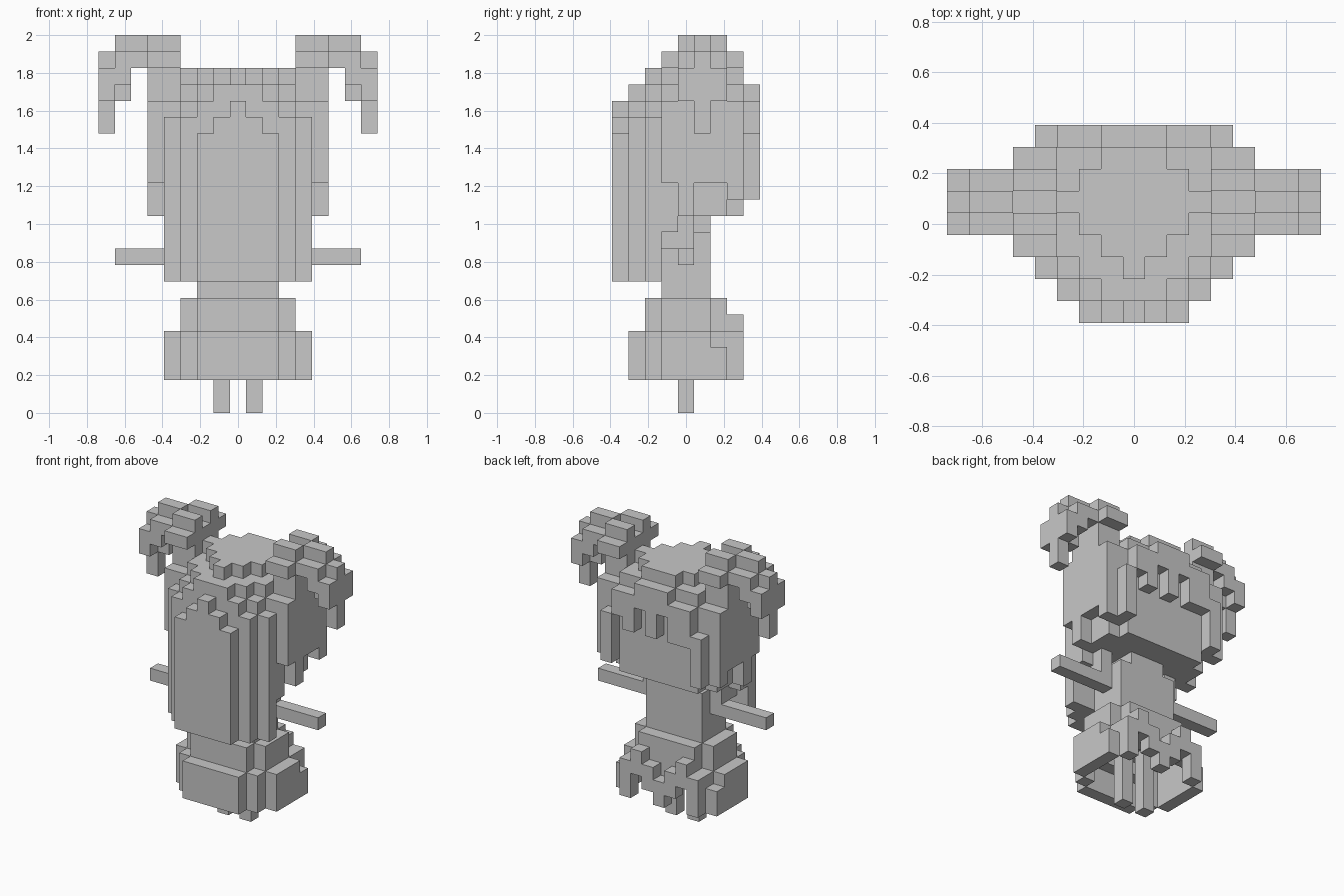
import bpy, bmesh
from mathutils import Vector

cube = bpy.data.objects.get("Cube")
if cube:
    bpy.data.objects.remove(cube, do_unlink=True)

U = 2 / 23  # size of one block
SHADE = (0.58, 0.58, 0.58, 1)

grey = bpy.data.materials.new("plain_grey")
grey.use_nodes = True
grey.diffuse_color = SHADE
grey.node_tree.nodes["Principled BSDF"].inputs["Base Color"].default_value = SHADE

parts = {}
taken = set()


def fill(part, xs, ys, zs, mirror=False):
    """Fill inclusive ranges of grid cells; mirror repeats them across x."""
    cells = parts.setdefault(part, set())
    for x in range(xs[0], xs[1] + 1):
        for y in range(ys[0], ys[1] + 1):
            for z in range(zs[0], zs[1] + 1):
                for c in {(x, y, z), (-x if mirror else x, y, z)}:
                    if c not in taken:
                        taken.add(c)
                        cells.add(c)


def wide(part, half, ys, zs):
    fill(part, (-half, half), ys, zs)


# Legs reach up inside the hollow skirt; body and arms
fill("legs", (1, 1), (0, 0), (0, 4), True)
wide("torso", 2, (-1, 1), (7, 10))
wide("neck", 1, (-1, 1), (11, 11))
fill("arms", (3, 7), (0, 0), (9, 9), True)

# Skirt: hollow lower wall under a stepped upper tier
wide("skirt_lower", 2, (-3, -3), (2, 4))
fill("skirt_lower", (3, 3), (-2, -2), (2, 4), True)
fill("skirt_lower", (4, 4), (-1, 1), (2, 4), True)
fill("skirt_lower", (4, 4), (2, 2), (2, 3), True)
wide("skirt_upper", 3, (-1, 1), (5, 6))
wide("skirt_upper", 2, (-2, 2), (5, 6))
wide("skirt_upper", 2, (-2, -2), (4, 4))

# Ragged ruffles across the open side of the skirt
fill("skirt_ruffles", (3, 3), (2, 3), (4, 4), True)
fill("skirt_ruffles", (3, 3), (3, 3), (2, 3), True)
fill("skirt_ruffles", (2, 2), (3, 3), (4, 5), True)
wide("skirt_ruffles", 2, (2, 2), (4, 4))
fill("skirt_ruffles", (1, 1), (3, 3), (3, 4), True)
fill("skirt_ruffles", (0, 0), (3, 3), (2, 3))

# Head with flat face
wide("head", 4, (-1, 2), (12, 18))
wide("head", 3, (3, 3), (12, 18))

# Crown: rows of stepped heights, widest in the middle
for y, half in ((-2, 0), (-1, 1), (0, 2), (1, 3), (2, 2), (3, 1)):
    wide("crown", half, (y, y), (19, 20))
for y, half in ((-3, 1), (-2, 2), (-1, 3), (0, 4), (1, 4), (2, 4), (3, 3)):
    wide("crown", half, (y, y), (19, 19))

# Long back hair: three layers, each stepping down to the sides
for y, tops in ((-4, (18, 17, 16)), (-3, (19, 19, 18, 17)), (-2, (19, 19, 19, 18, 17))):
    for x, top in enumerate(tops):
        fill("back_hair", (x, x), (y, y), (8, top), True)

# Side hair and short strands behind the shoulders
for y, low, top in ((-1, 14, 18), (0, 12, 20), (1, 14, 20), (2, 14, 20), (3, 13, 18)):
    fill("side_hair", (5, 5), (y, y), (low, top), True)
fill("side_hair", (4, 4), (0, 2), (20, 20), True)
fill("side_hair", (4, 4), (-1, -1), (11, 11), True)
fill("side_hair", (3, 3), (0, 0), (11, 11), True)
fill("side_hair", (3, 3), (-1, 0), (10, 10), True)
fill("side_hair", (4, 4), (3, 3), (13, 18), True)

# Bangs over the face, uneven lower edge
fill("bangs", (4, 4), (4, 4), (13, 16), True)
for x, low, top in ((-3, 16, 18), (-2, 16, 18), (-1, 18, 19), (0, 16, 19),
                    (1, 18, 19), (2, 16, 18), (3, 17, 18)):
    fill("bangs", (x, x), (4, 4), (low, top))

# Pigtails: ridged tops arching outwards to a hanging tip
fill("pigtails", (4, 5), (-1, 3), (21, 21), True)
for y in (0, 2):
    fill("pigtails", (4, 5), (y, y), (22, 22), True)
fill("pigtails", (6, 7), (0, 2), (21, 21), True)
fill("pigtails", (6, 7), (1, 1), (22, 22), True)
fill("pigtails", (8, 8), (1, 1), (17, 21), True)
fill("pigtails", (8, 8), (0, 2), (19, 20), True)
fill("pigtails", (7, 7), (0, 2), (20, 20), True)
fill("pigtails", (7, 7), (1, 1), (19, 19), True)


def build(name, cells):
    """Make the outer skin of a set of cells, with flat areas merged."""
    bm = bmesh.new()
    corners = {}

    def corner(p):
        key = tuple(round(v * 2) for v in p)
        if key not in corners:
            corners[key] = bm.verts.new((p.x * U, p.y * U, (p.z + 0.5) * U))
        return corners[key]

    for c in sorted(cells):
        for axis in range(3):
            for sign in (-1, 1):
                n = Vector((0, 0, 0))
                n[axis] = sign
                if tuple(int(a + b) for a, b in zip(c, n)) in taken:
                    continue
                a = Vector((0, 0, 0))
                a[(axis + 1) % 3] = 1
                b = n.cross(a)
                mid = Vector(c) + n / 2
                bm.faces.new([corner(mid + (a * s + b * t) / 2)
                              for s, t in ((-1, -1), (1, -1), (1, 1), (-1, 1))])
    bmesh.ops.dissolve_limit(bm, angle_limit=0.01, verts=bm.verts, edges=bm.edges)
    mesh = bpy.data.meshes.new(name)
    bm.to_mesh(mesh)
    bm.free()
    mesh.materials.append(grey)
    bpy.context.collection.objects.link(bpy.data.objects.new(name, mesh))


for name, cells in parts.items():
    build(name, cells)
